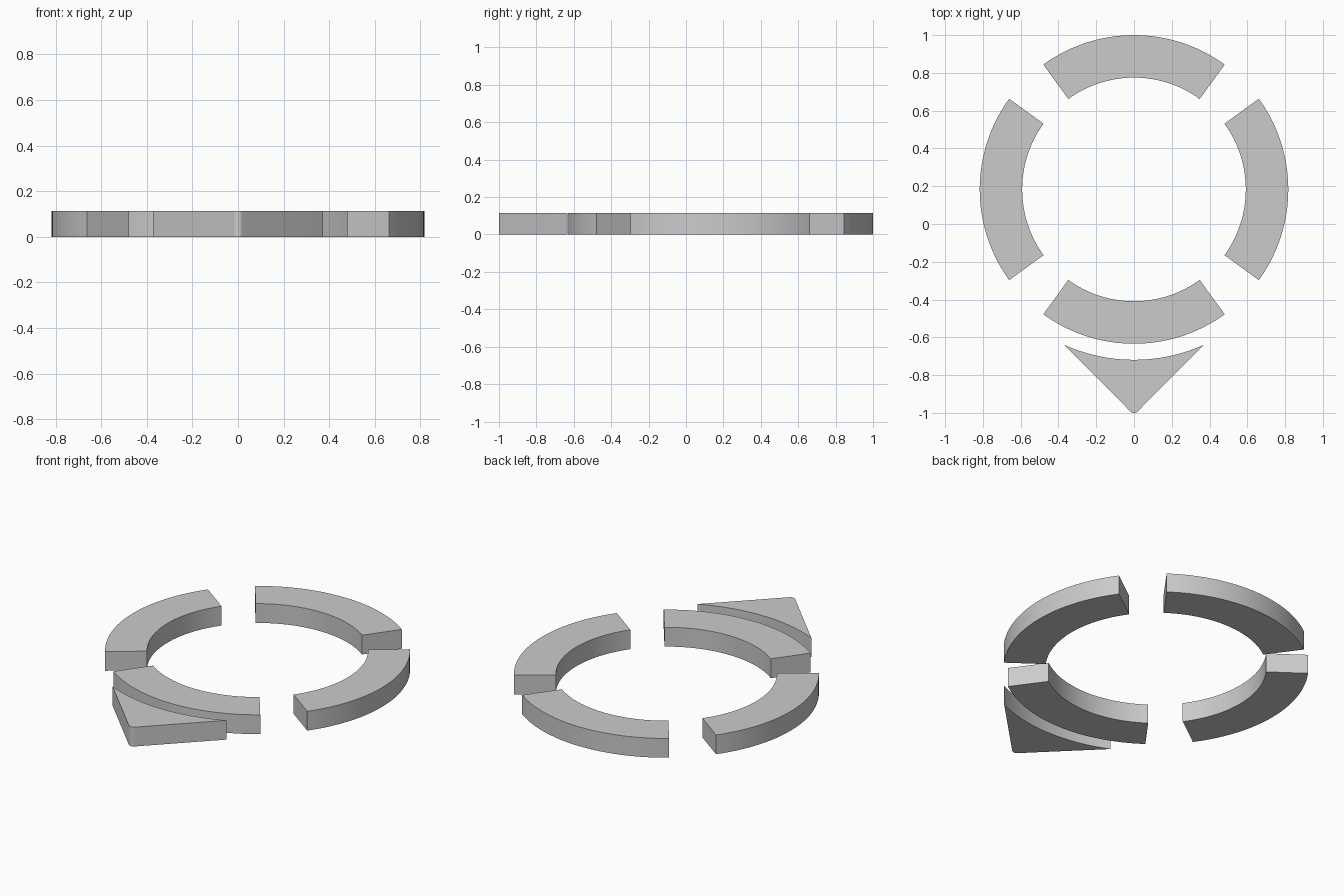
import bpy, bmesh
from math import sin, cos, radians, sqrt

if "Cube" in bpy.data.objects:
    bpy.data.objects.remove(bpy.data.objects["Cube"])

CY, R_OUT, R_IN, R_ARROW = 0.183, 0.817, 0.592, 0.902
HEIGHT = 0.114


def arc(cx, cy, r, a0, a1, n):
    """Points along an arc, angles in degrees."""
    return [(cx + r * cos(radians(a0 + (a1 - a0) * i / n)),
             cy + r * sin(radians(a0 + (a1 - a0) * i / n))) for i in range(n + 1)]


def extrude(name, profile):
    """Closed outline raised from z = 0 to HEIGHT."""
    bm = bmesh.new()
    face = bm.faces.new([bm.verts.new((x, y, 0)) for x, y in profile])
    top = bmesh.ops.extrude_face_region(bm, geom=[face])["geom"]
    bmesh.ops.translate(bm, vec=(0, 0, HEIGHT),
                        verts=[v for v in top if isinstance(v, bmesh.types.BMVert)])
    bmesh.ops.recalc_face_normals(bm, faces=bm.faces)
    mesh = bpy.data.meshes.new(name)
    bm.to_mesh(mesh)
    bm.free()
    obj = bpy.data.objects.new(name, mesh)
    bpy.context.collection.objects.link(obj)
    bpy.ops.object.select_all(action='DESELECT')
    obj.select_set(True)
    bpy.context.view_layer.objects.active = obj
    bpy.ops.object.shade_smooth_by_angle(angle=radians(30))


# Four ring segments, each 72 degrees wide
for name, mid in (("right", 0), ("back", 90), ("left", 180), ("front", 270)):
    extrude("ring_segment_" + name,
            arc(0, CY, R_OUT, mid - 36, mid + 36, 24)
            + arc(0, CY, R_IN, mid + 36, mid - 36, 24))

# Pointer with a concave back edge and a small rounded tip
TIP_R = 0.027
extrude("pointer",
        arc(0, CY, R_ARROW, 270 + 24.4, 270 - 24.4, 24)
        + arc(0, -1 + TIP_R, TIP_R, 225, 315, 8))
